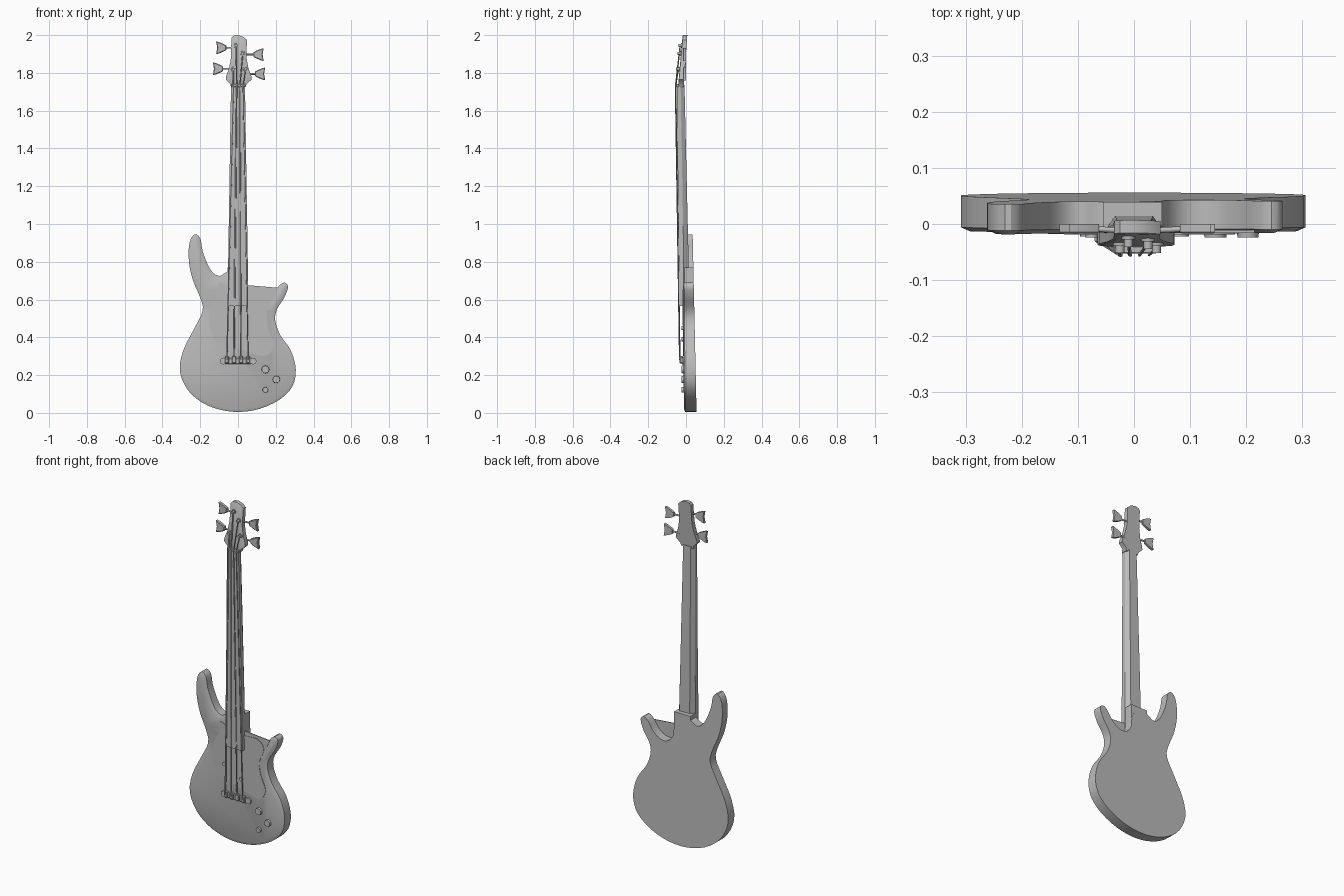
import bpy, bmesh, math
from mathutils import Vector

cube = bpy.data.objects.get("Cube")
if cube:
    bpy.data.objects.remove(cube, do_unlink=True)

grey = bpy.data.materials.new("plain grey")
grey.use_nodes = True
grey.diffuse_color = (0.5, 0.5, 0.5, 1)
grey.node_tree.nodes["Principled BSDF"].inputs["Base Color"].default_value = (0.5, 0.5, 0.5, 1)


def finish(name, bm, angle=30):
    bmesh.ops.recalc_face_normals(bm, faces=bm.faces)
    mesh = bpy.data.meshes.new(name)
    bm.to_mesh(mesh)
    bm.free()
    mesh.materials.append(grey)
    ob = bpy.data.objects.new(name, mesh)
    bpy.context.collection.objects.link(ob)
    bpy.ops.object.select_all(action='DESELECT')
    ob.select_set(True)
    bpy.context.view_layer.objects.active = ob
    bpy.ops.object.shade_smooth_by_angle(angle=math.radians(angle))
    return ob


def smooth_loop(pts, n=3):
    # closed Catmull-Rom curve through the points
    out = []
    for i in range(len(pts)):
        a, b, c, d = (Vector(pts[(i + k) % len(pts)]) for k in (-1, 0, 1, 2))
        for s in range(n):
            t = s / n
            out.append((2 * b + (c - a) * t + (2 * a - 5 * b + 4 * c - d) * t * t
                        + (3 * b - a - 3 * c + d) * t ** 3) / 2)
    return out


def slab(name, outline, front, back, rim=0, dome=0, angle=30):
    # outline in x, z; front and back give y at a height
    bm = bmesh.new()
    f = [bm.verts.new((p[0], front(p[1]), p[1])) for p in outline]
    b = [bm.verts.new((p[0], back(p[1]), p[1])) for p in outline]
    top = bm.faces.new(f)
    bm.faces.new(b[::-1])
    for i in range(len(f)):
        j = (i + 1) % len(f)
        bm.faces.new((f[i], b[i], b[j], f[j]))
    bmesh.ops.recalc_face_normals(bm, faces=bm.faces)
    if rim:
        bmesh.ops.inset_region(bm, faces=[top], thickness=rim, depth=dome)
    return finish(name, bm, angle)


def box(name, lo, hi, bevel=0.0):
    bm = bmesh.new()
    bmesh.ops.create_cube(bm, size=1)
    for v in bm.verts:
        v.co = [(l + h) / 2 + c * (h - l) for l, h, c in zip(lo, hi, v.co)]
    if bevel:
        bmesh.ops.bevel(bm, geom=bm.edges[:], offset=bevel, segments=1, affect='EDGES')
    return finish(name, bm)


def rod(name, a, b, r, r2=None, sides=8):
    a, b = Vector(a), Vector(b)
    bm = bmesh.new()
    bmesh.ops.create_cone(bm, cap_ends=True, segments=sides, radius1=r,
                          radius2=r if r2 is None else r2, depth=(b - a).length)
    q = (b - a).to_track_quat('Z', 'Y')
    for v in bm.verts:
        v.co = q @ v.co + (a + b) / 2
    return finish(name, bm, 50)


# Body with two horns and a scooped cutaway
body = [(0, 0.005), (-.1, .018), (-.19, .055), (-.265, .12), (-.308, .22), (-.29, .33),
        (-.23, .45), (-.187, .54), (-.2, .61), (-.238, .7), (-.26, .8), (-.257, .9),
        (-.23, .945), (-.2, .925), (-.188, .86), (-.16, .785), (-.13, .74), (-.095, .725),
        (-.06, .745), (0, .75), (.045, .7), (.055, .63), (.09, .59), (.14, .59),
        (.185, .625), (.215, .67), (.245, .69), (.265, .668), (.245, .61), (.207, .55),
        (.197, .49), (.225, .41), (.28, .33), (.306, .23), (.288, .14), (.22, .07), (.11, .02)]
slab("body", smooth_loop(body), lambda z: -.004 - .008 * z, lambda z: .056 - .022 * z, .016, .007)
box("neck_heel", (-.055, -.01, .55), (.05, .039, .77))
slab("cutaway_web", [(.04, .677), (.215, .662), (.19, .6), (.1, .55), (.04, .55)],
     lambda z: -.016, lambda z: -.011)

# Pickguard plate
guard = [(-.1, .69), (-.05, .67), (.05, .65), (.14, .65), (.18, .6), (.15, .52), (.16, .44),
         (.19, .36), (.14, .3), (.0, .34), (-.1, .36), (-.15, .45), (-.145, .56), (-.11, .62)]
slab("pickguard", smooth_loop(guard), lambda z: -.0135 - .008 * z, lambda z: -.008 - .008 * z)

# Neck: flat fingerboard in front, faceted back, lofted from body to nut
bm = bmesh.new()
rings = []
for z, w, yf, yb in ((.565, .054, -.036, .012), (.8, .052, -.038, .014), (1.735, .037, -.049, -.008)):
    side = yf + (yb - yf) * .5
    ring = [(-w, yf), (-w, side), (-w * .65, yb), (w * .65, yb), (w, side), (w, yf)]
    rings.append([bm.verts.new((x, y, z)) for x, y in ring])
bm.faces.new(rings[0])
bm.faces.new(rings[-1][::-1])
for r, s in zip(rings, rings[1:]):
    for i in range(6):
        bm.faces.new((r[i], r[(i + 1) % 6], s[(i + 1) % 6], s[i]))
finish("neck", bm, 20)
box("nut", (-.037, -.053, 1.725), (.04, -.02, 1.74), .002)

# Headstock leaning back
head = [(-.037, 1.725), (-.04, 1.74), (-.065, 1.765), (-.062, 1.785), (-.047, 1.825), (-.037, 1.88),
        (-.035, 1.985), (-.025, 1.996), (0, 2), (.03, 1.99), (.047, 1.975), (.045, 1.88),
        (.055, 1.825), (.07, 1.785), (.072, 1.765), (.045, 1.74), (.04, 1.725)]
slab("headstock", head, lambda z: -.04 + (z - 1.73) * .09, lambda z: -.012 + (z - 1.73) * .07,
     .004, .002)

# Tuners: post, collar, shaft and flared button (post x, post z, button x, button z)
tuners = [(-.025, 1.82, -.105, 1.822), (-.01, 1.945, -.088, 1.933),
          (.025, 1.903, .108, 1.897), (.04, 1.82, .116, 1.795)]
for i, (px, pz, bx, bz) in enumerate(tuners):
    s = 1 if bx > 0 else -1
    y = -.04 + (pz - 1.73) * .09
    rod(f"tuner_collar_{i}", (px, y + .01, pz), (px, y - .007, pz), .014, .012)
    rod(f"tuner_post_{i}", (px, y, pz), (px, y - .02, pz), .008)
    rod(f"tuner_shaft_{i}", (px, -.012, bz), (bx, -.008, bz), .005)
    shape = [(-.026, .012), (-.012, .02), (.012, .03), (.028, .034), (.022, .0),
             (.028, -.034), (.012, -.03), (-.012, -.02), (-.026, -.012)]
    slab(f"tuner_button_{i}", [(bx + s * x, bz + z) for x, z in shape],
         lambda z: -.014, lambda z: 0, .004, .003)

# Bridge with four saddles, and the strings from saddle to nut to post
box("bridge_plate", (-.075, -.022, .258), (.078, -.005, .29), .004)
for x in (-.078, .08):
    rod(f"bridge_end_{'left' if x > 0 else 'right'}", (x, -.022, .274), (x, -.005, .274), .018)
for i, t in enumerate(tuners):
    low, nut = -.059 + .0375 * i, -.024 + .017 * i
    box(f"saddle_{i}", (low - .011, -.034, .262), (low + .011, -.015, .3), .004)
    r = .0042 - .0005 * i
    rod(f"string_{i}", (low, -.033, .28), (nut, -.055, 1.733), r, sides=6)
    y = -.05 + (t[1] - 1.73) * .09
    rod(f"string_end_{i}", (nut, -.055, 1.733), (t[0], y, t[1]), r, sides=6)

# Control knobs and small screws
for i, (x, z, r) in enumerate([(.145, .23, .022), (.203, .177, .021), (.145, .122, .016)]):
    rod(f"knob_{i}", (x, -.005, z), (x, -.024, z), r, r * .88, 12)
for i, (x, z) in enumerate([(-.075, .45), (.035, .39)]):
    rod(f"pickup_screw_{i}", (x, -.008, z), (x, -.024, z), .011)
